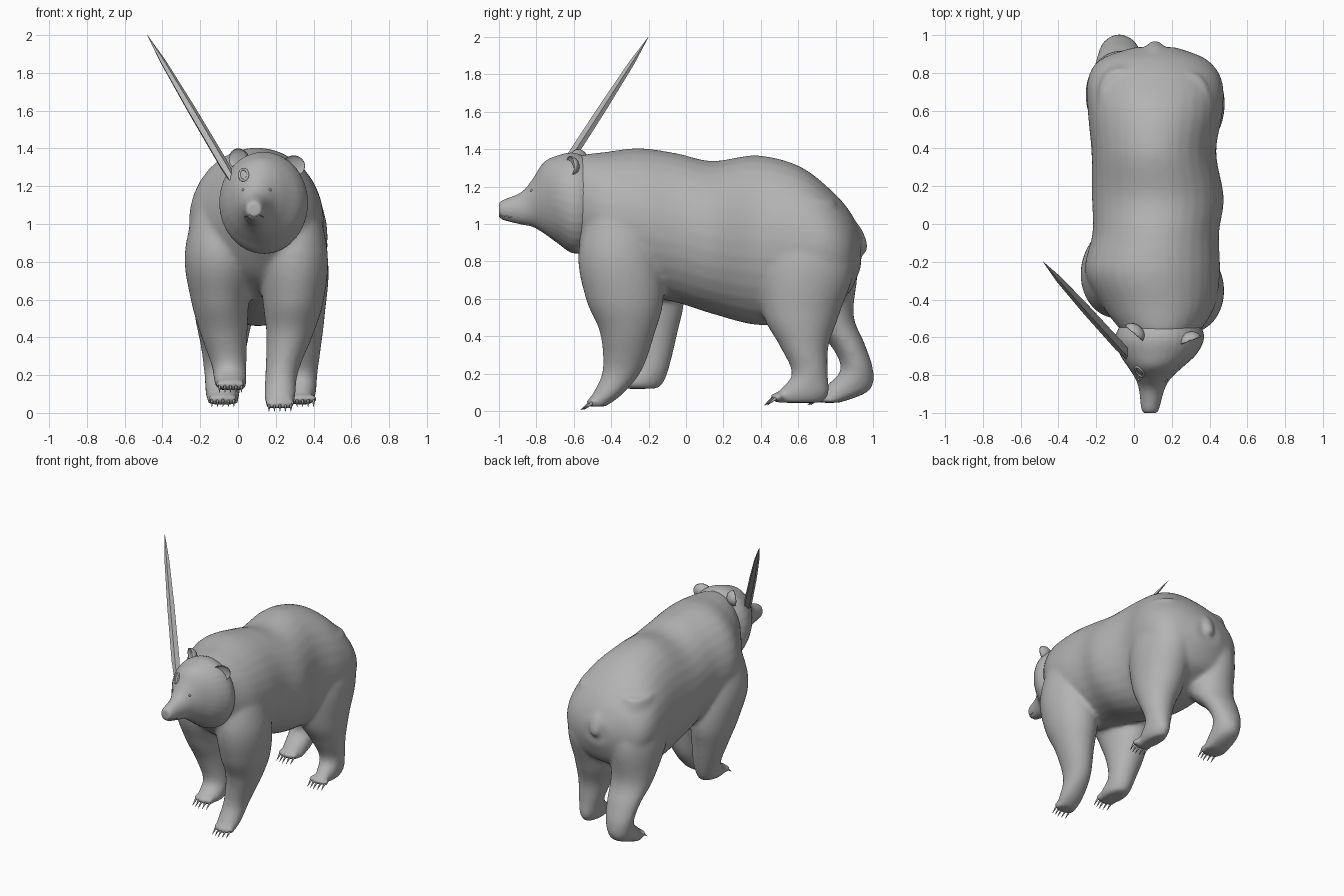
import bpy, bmesh
from math import cos, sin, pi, radians
from mathutils import Vector, Matrix

cube = bpy.data.objects.get("Cube")
if cube:
    bpy.data.objects.remove(cube, do_unlink=True)

grey = bpy.data.materials.new("plain_grey")
grey.use_nodes = True
grey.diffuse_color = (0.45, 0.45, 0.45, 1)
for node in grey.node_tree.nodes:
    if node.type == 'BSDF_PRINCIPLED':
        node.inputs["Base Color"].default_value = grey.diffuse_color


def finish(name, bm, smooth=True):
    """Turn a bmesh into a named grey object."""
    bmesh.ops.recalc_face_normals(bm, faces=bm.faces)
    mesh = bpy.data.meshes.new(name)
    bm.to_mesh(mesh)
    bm.free()
    mesh.materials.append(grey)
    if smooth:
        mesh.shade_smooth()
    obj = bpy.data.objects.new(name, mesh)
    bpy.context.scene.collection.objects.link(obj)
    return obj


def spline(a, b, c, d, t):
    """Smooth in-between value of b and c."""
    return b + 0.5 * t * (c - a + t * (2*a - 5*b + 4*c - d + t * (3*(b - c) + d - a)))


def loft(bm, rings, axis, sides=32, steps=6):
    """Skin ellipses given as (position, min u, max u, min v, max v)."""
    full = []
    last = len(rings) - 1
    for i in range(last):
        quad = [rings[min(max(i + k, 0), last)] for k in (-1, 0, 1, 2)]
        full += [[spline(*vals, j / steps) for vals in zip(*quad)] for j in range(steps)]
    full.append(rings[-1])
    loops = []
    for s, u0, u1, v0, v1 in full:
        loop = []
        for k in range(sides):
            a = 2 * pi * k / sides
            u = (u0 + u1) / 2 + (u1 - u0) / 2 * cos(a)
            v = (v0 + v1) / 2 + (v1 - v0) / 2 * sin(a)
            loop.append(bm.verts.new((u, s, v) if axis == 'Y' else (u, v, s)))
        loops.append(loop)
    for low, high in zip(loops, loops[1:]):
        for k in range(sides):
            n = (k + 1) % sides
            bm.faces.new((low[k], low[n], high[n], high[k]))
    bm.faces.new(loops[0])
    bm.faces.new(loops[-1])


def ball(bm, place, size):
    matrix = Matrix.Translation(place) @ Matrix.Diagonal((*size, 1))
    bmesh.ops.create_uvsphere(bm, u_segments=20, v_segments=12, radius=1, matrix=matrix)


def fuse(obj, voxel, rounds):
    """Merge overlapping shells into one skin and soften the joins."""
    skin = obj.modifiers.new("skin", 'REMESH')
    skin.mode = 'VOXEL'
    skin.voxel_size = voxel
    soft = obj.modifiers.new("soften", 'SMOOTH')
    soft.factor = 0.5
    soft.iterations = rounds
    bpy.context.view_layer.objects.active = obj
    for mod in ("skin", "soften"):
        bpy.ops.object.modifier_apply(modifier=mod)
    obj.data.shade_smooth()


def leg(bm, name, paw, rings):
    """Leg from hip to sole, its root narrowing into the torso, with toes and claws."""
    z, x0, x1, y0, y1 = rings[0]
    dx, dy = (x1 - x0) / 5, (y1 - y0) / 5
    root = (z + .33, x0 + dx, x1 - dx, y0 + dy, y1 - dy)
    loft(bm, [root] + rings, 'Z')
    claws = bmesh.new()
    for i in range(-2, 3):
        toe = Vector(paw) + Vector((i * .029, abs(i) * .008, 0))
        ball(bm, toe, (.021, .03, .024))
        tip = Vector((0, -.045, -.036))
        spin = tip.to_track_quat('Z', 'Y').to_matrix().to_4x4()
        bmesh.ops.create_cone(
            claws, cap_ends=True, segments=8, radius1=.009, radius2=.001, depth=.06,
            matrix=Matrix.Translation(toe + Vector((0, -.034, -.024))) @ spin)
    finish(name + "_claws", claws)


# Torso, from neck to rump
body = bmesh.new()
loft(body, [
    (-.62, -.02, .3, .92, 1.34), (-.55, -.08, .36, .83, 1.37), (-.43, -.17, .43, .71, 1.385),
    (-.25, -.26, .455, .62, 1.405), (-.05, -.22, .45, .58, 1.378), (.14, -.222, .475, .52, 1.337),
    (.38, -.225, .435, .46, 1.367), (.6, -.245, .47, .48, 1.312), (.76, -.245, .465, .56, 1.195),
    (.87, -.18, .385, .63, 1.075), (.935, 0, .22, .77, .95)], 'Y')

# Stubby tail flowing out of the rump
loft(body, [
    (1.05, .08, .14, .82, .88), (.97, .06, .16, .86, .94), (.9, .065, .158, .885, .968),
    (.855, .075, .145, .9, .968), (.835, .1, .12, .925, .945)], 'Z')

# Legs
leg(body, "front_left", (.222, -.505, .05), [
    (.85, .12, .475, -.575, -.14), (.6, .13, .455, -.535, -.12), (.42, .15, .4, -.46, -.165),
    (.22, .145, .32, -.445, -.235), (.09, .14, .305, -.5, -.34), (.025, .15, .29, -.53, -.43)])
leg(body, "front_right", (-.04, -.37, .15), [
    (.85, -.282, .1, -.5, -.04), (.6, -.25, .06, -.42, -.01), (.42, -.2, .05, -.33, -.045),
    (.25, -.14, .045, -.29, -.085), (.16, -.125, .045, -.39, -.115), (.12, -.1, .03, -.37, -.15)])
leg(body, "hind_left", (.342, .475, .075), [
    (.8, .1, .478, .38, .9), (.52, .13, .46, .41, .82), (.35, .2, .44, .5, .762),
    (.2, .25, .42, .565, .758), (.1, .268, .412, .49, .765), (.045, .28, .39, .48, .73)])
leg(body, "hind_right", (-.08, .705, .075), [
    (.8, -.255, .11, .44, .915), (.52, -.23, .08, .6, .895), (.36, -.2, .05, .765, .955),
    (.22, -.18, .025, .825, 1), (.11, -.172, .01, .72, .98), (.045, -.16, 0, .7, .82)])
fuse(finish("body", body), .013, 14)

# Head with ruff and snout
head_bm = bmesh.new()
loft(head_bm, [
    (-.46, 0, .3, .98, 1.3), (-.54, -.075, .355, .86, 1.36), (-.61, -.1, .37, .845, 1.382),
    (-.69, -.075, .33, .9, 1.365), (-.76, -.03, .255, .95, 1.33), (-.82, .008, .192, .985, 1.24),
    (-.88, .027, .16, .997, 1.17), (-.985, .04, .13, 1.025, 1.125), (-1, .06, .11, 1.06, 1.1)], 'Y')
head = finish("head", head_bm)
fuse(head, .009, 5)


def on_face(x, z):
    """Point of the head's front surface at x, z."""
    return head.ray_cast((x, -2, z), (0, 1, 0))[1]


# Cupped ears
for name, place, turn in (("right_ear", (0, -.58, 1.345), -40), ("left_ear", (.295, -.62, 1.308), 20)):
    bm = bmesh.new()
    ball(bm, (0, 0, 0), (.064, .05, .055))
    for v in bm.verts:
        if v.co.y < 0:
            v.co.y *= -.35
    bm.transform(Matrix.Translation(place) @ Matrix.Rotation(radians(turn), 4, 'Z'))
    finish(name, bm)

# Nose and eyes, nearly flush
nose = bmesh.new()
ball(nose, (.085, -.978, 1.09), (.036, .02, .024))
finish("nose", nose)
for side, x in (("right", .028), ("left", .168)):
    bm = bmesh.new()
    ball(bm, on_face(x, 1.18) + Vector((0, .004, 0)), (.01, .008, .007))
    finish(side + "_eye", bm)


def tube(name, points, radius, closed=False):
    curve = bpy.data.curves.new(name, 'CURVE')
    curve.dimensions = '3D'
    curve.bevel_depth = radius
    curve.bevel_resolution = 2
    line = curve.splines.new('POLY')
    line.points.add(len(points) - 1)
    for p, co in zip(line.points, points):
        p.co = (*co, 1)
    line.use_cyclic_u = closed
    curve.materials.append(grey)
    bpy.context.scene.collection.objects.link(bpy.data.objects.new(name, curve))


# Mouth line and the scar ring on the brow
tube("mouth", [on_face(.085 + .05 * i / 6, 1.05 - .012 * abs(cos(i * pi / 6)))
               for i in range(-6, 7)], .003)
tube("brow_scar", [on_face(.03 + .022 * cos(i * pi / 8), 1.26 + .03 * sin(i * pi / 8))
                   for i in range(16)], .007, True)

# Faceted horn leaning up and back from the brow
horn = bmesh.new()
base, tip = Vector((-.02, -.705, 1.22)), Vector((-.48, -.2, 2))
length = (tip - base).length
loft(horn, [(t * length, -r, r, -r * .8, r * .8) for t, r in
            ((-.04, .02), (.12, .03), (.5, .027), (.82, .018), (1, .001))], 'Z', sides=5, steps=1)
horn.transform(Matrix.Translation(base) @ (tip - base).to_track_quat('Z', 'Y').to_matrix().to_4x4())
finish("horn", horn, smooth=False)
